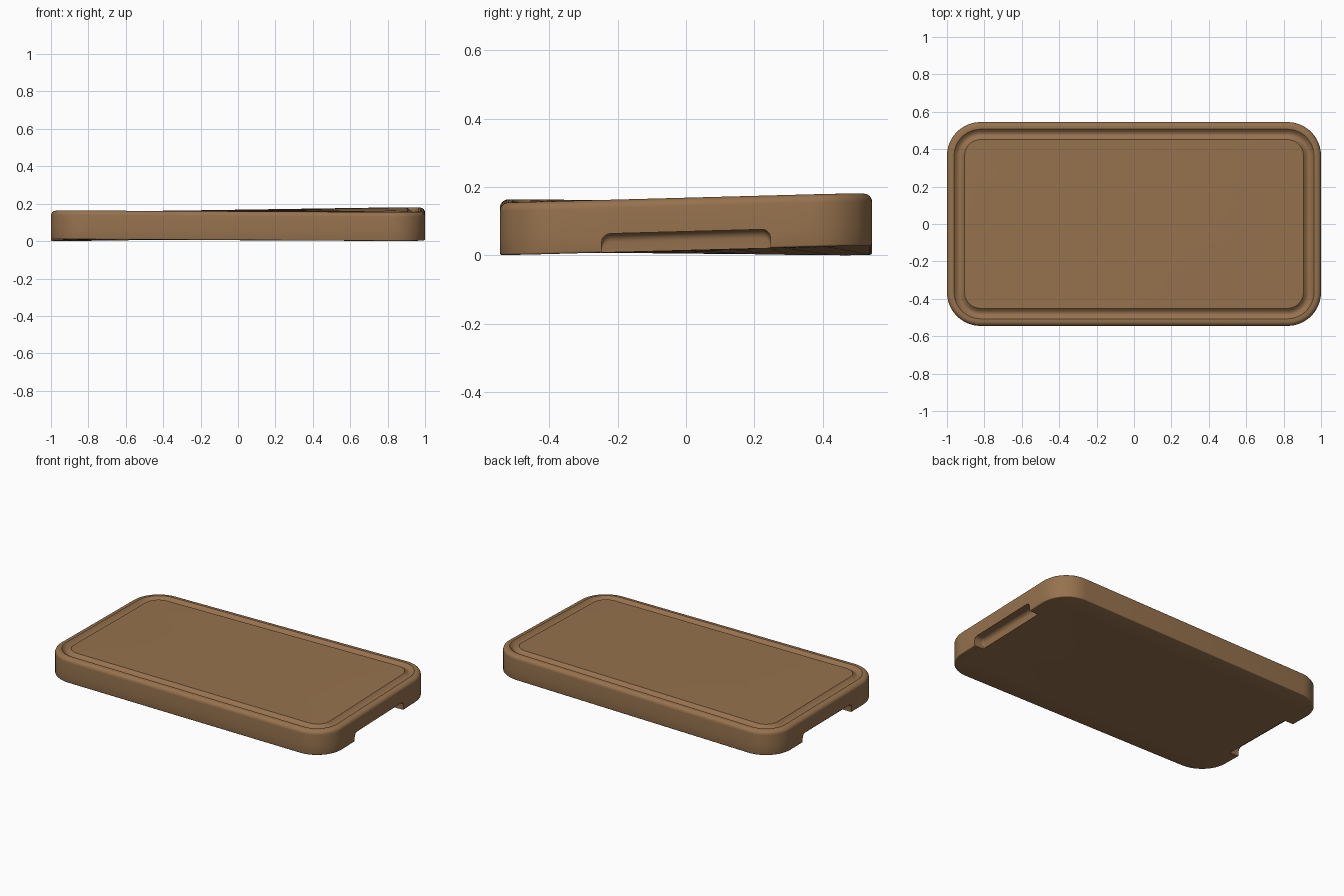
import bpy, bmesh
from math import sin, cos, pi, sqrt

old = bpy.data.objects.get("Cube")
if old:
    bpy.data.objects.remove(old, do_unlink=True)

HALF_X, HALF_Y, THICK, CORNER = 1.0, 0.545, 0.154, 0.18
ARC = 12
FILLET, FOOT = 0.025, 0.006
GROOVE_IN, GROOVE_W, GROOVE_D = 0.038, 0.056, 0.017
NOTCH_Y, NOTCH_H, NOTCH_X, NOTCH_R = 0.2475, 0.055, 0.935, 0.026

# Warm brown wood
wood = bpy.data.materials.new("brown wood")
wood.use_nodes = True
color = (0.305, 0.168, 0.075, 1)
wood.diffuse_color = color
wood.node_tree.nodes["Principled BSDF"].inputs["Base Color"].default_value = color


def ring(inset, z):
    """Rounded rectangle, shrunk by inset."""
    hx, hy = HALF_X - inset, HALF_Y - inset
    r = min(hy * 0.9, max(CORNER - inset, 0.03))
    verts = []
    for q, (sx, sy) in enumerate([(1, 1), (-1, 1), (-1, -1), (1, -1)]):
        for k in range(ARC + 1):
            a = (q + k / ARC) * pi / 2
            verts.append(bm.verts.new((sx * (hx - r) + r * cos(a),
                                       sy * (hy - r) + r * sin(a), z)))
    return verts


def notch_height(y):
    """Roof of the finger notch, rounded down at both sides."""
    d = max(0, abs(y) - (NOTCH_Y - NOTCH_R))
    return NOTCH_H - NOTCH_R + sqrt(max(0, NOTCH_R ** 2 - d ** 2))


def slice_board(point, normal):
    bmesh.ops.bisect_plane(bm, geom=bm.verts[:] + bm.edges[:] + bm.faces[:],
                           dist=1e-5, plane_co=point, plane_no=normal)


# Section from bottom centre, round the side, over the rim and groove
flat = [0.53, 0.4, 0.25, 0.13]
section = [(i, 0) for i in flat]
section += [(FOOT * (1 - sin(a)), FOOT * (1 - cos(a)))
            for a in (k * pi / 6 for k in range(4))]
section += [(FILLET * (1 - cos(a)), THICK - FILLET * (1 - sin(a)))
            for a in (k * pi / 12 for k in range(7))]
section += [(GROOVE_IN + GROOVE_W * k / 8, THICK - GROOVE_D * sin(pi * k / 8))
            for k in range(9)]
section += [(i, THICK) for i in reversed(flat)]

# Board body
bm = bmesh.new()
loops = [ring(i, z) for i, z in section]
for low, high in zip(loops, loops[1:]):
    for k in range(len(low)):
        n = (k + 1) % len(low)
        bm.faces.new((low[k], low[n], high[n], high[k]))
bm.faces.new(loops[0][::-1])
bm.faces.new(loops[-1])

# Slice the body along the notch borders and open them
half = [NOTCH_Y - NOTCH_R * (1 - sin(k * pi / 10)) for k in range(6)]
columns = [-y for y in reversed(half)] + half
for y in columns:
    slice_board((0, y, 0), (0, 1, 0))
for side in (1, -1):
    slice_board((side * NOTCH_X, 0, 0), (1, 0, 0))
slice_board((0, 0, NOTCH_H), (0, 0, 1))
removed = []
for f in bm.faces:
    c = f.calc_center_median()
    if abs(c.x) > NOTCH_X and abs(c.y) < NOTCH_Y and c.z < NOTCH_H:
        removed.append(f)
bmesh.ops.delete(bm, geom=removed, context='FACES')

# Round the upper corners of the openings
for v in bm.verts:
    if (abs(abs(v.co.x) - HALF_X) < 1e-4 and abs(v.co.z - NOTCH_H) < 1e-4
            and abs(v.co.y) < NOTCH_Y + 1e-4):
        v.co.z = notch_height(v.co.y)

# Scooped roof inside each notch
for side in (1, -1):
    rows = []
    for y in columns:
        h = notch_height(y)
        path = [(NOTCH_X, 0)]
        path += [(NOTCH_X + NOTCH_R * (1 - cos(a)), h - NOTCH_R * (1 - sin(a)))
                 for a in (k * pi / 12 for k in range(7))]
        path.append((HALF_X, h))
        rows.append([bm.verts.new((side * x, y, z)) for x, z in path])
    for a, b in zip(rows, rows[1:]):
        for k in range(len(a) - 1):
            bm.faces.new((a[k], a[k + 1], b[k + 1], b[k]))

# Weld the roofs in and close the side walls of the notches
bmesh.ops.remove_doubles(bm, verts=bm.verts[:], dist=2e-4)
bmesh.ops.holes_fill(bm, edges=[e for e in bm.edges if e.is_boundary], sides=0)
bmesh.ops.recalc_face_normals(bm, faces=bm.faces[:])

# Slight twist of warped wood, resting on its lowest corner
for v in bm.verts:
    u, w = v.co.x / HALF_X, v.co.y / HALF_Y
    v.co.z += 0.005 * u + 0.0045 * w + 0.0105 * u * w
lowest = min(v.co.z for v in bm.verts)
for v in bm.verts:
    v.co.z -= lowest

mesh = bpy.data.meshes.new("cutting_board")
bm.to_mesh(mesh)
bm.free()
mesh.materials.append(wood)
board = bpy.data.objects.new("cutting_board", mesh)
bpy.context.collection.objects.link(board)

bpy.ops.object.select_all(action='DESELECT')
board.select_set(True)
bpy.context.view_layer.objects.active = board
bpy.ops.object.shade_smooth_by_angle(angle=0.6)
